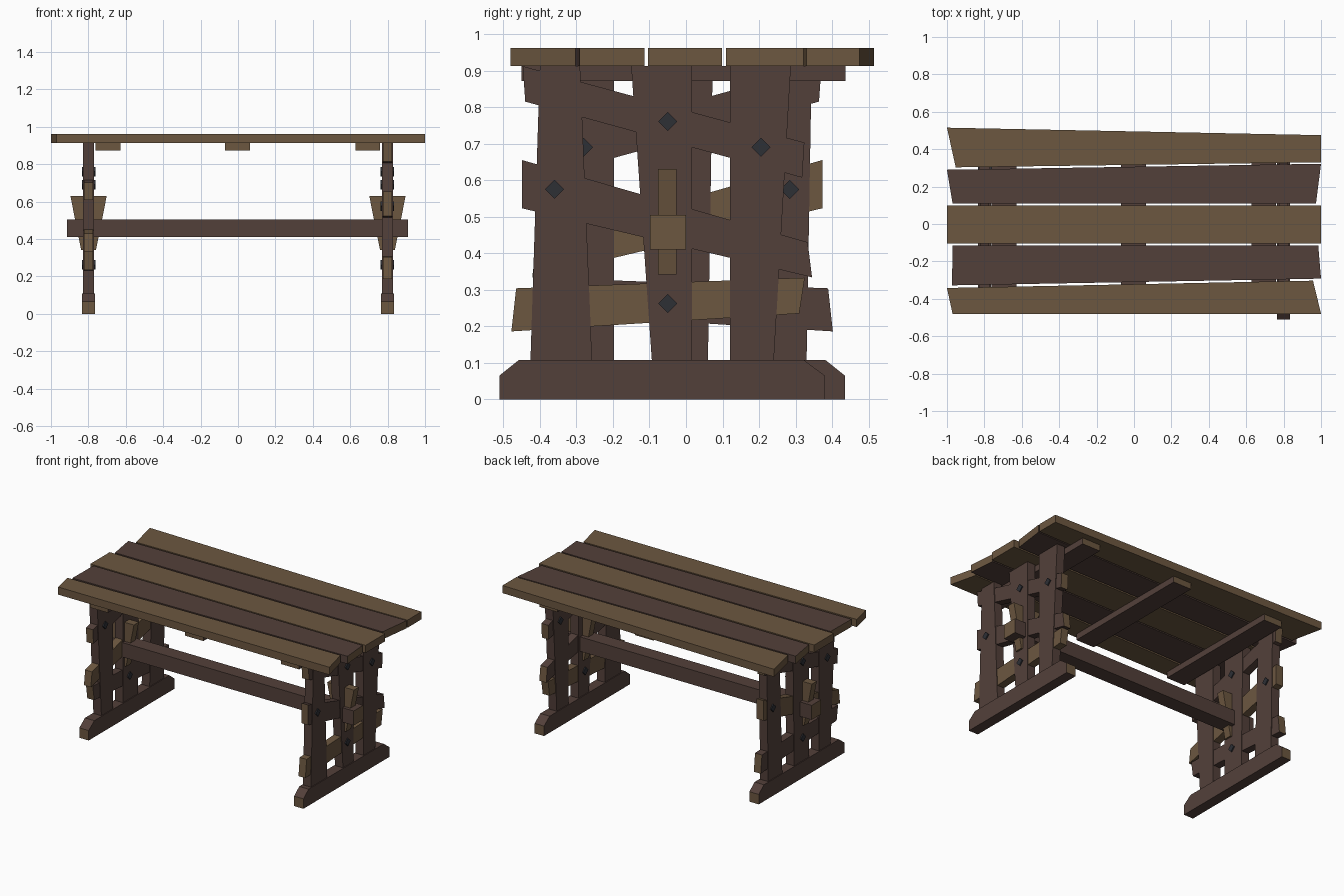
import bpy, bmesh
from mathutils import Vector

if "Cube" in bpy.data.objects:
    bpy.data.objects.remove(bpy.data.objects["Cube"])


def material(name, rgb):
    m = bpy.data.materials.new(name)
    m.diffuse_color = (*rgb, 1)
    m.use_nodes = True
    m.node_tree.nodes["Principled BSDF"].inputs["Base Color"].default_value = m.diffuse_color
    return m


DARK = material("dark wood", (0.086, 0.051, 0.042))
TAN = material("tan wood", (0.150, 0.095, 0.051))
IRON = material("dark iron", (0.026, 0.029, 0.036))


def prism(name, pts, axis, lo, hi, mat, end_axis=None):
    """Extrude a 2D outline along an axis; faces along end_axis get end-grain tan."""
    def place(p, h):
        return {'x': (h, p[0], p[1]), 'y': (p[0], h, p[1]), 'z': (p[0], p[1], h)}[axis]
    bm = bmesh.new()
    a = [bm.verts.new(place(p, lo)) for p in pts]
    b = [bm.verts.new(place(p, hi)) for p in pts]
    n = len(pts)
    bm.faces.new(a)
    bm.faces.new(b)
    for i in range(n):
        j = (i + 1) % n
        bm.faces.new((a[i], a[j], b[j], b[i]))
    bmesh.ops.recalc_face_normals(bm, faces=bm.faces)
    if end_axis:
        d = Vector(end_axis)
        for f in bm.faces:
            f.normal_update()
            if abs(f.normal.dot(d)) > 0.85:
                f.material_index = 1
    me = bpy.data.meshes.new(name)
    bm.to_mesh(me)
    bm.free()
    me.materials.append(mat)
    me.materials.append(TAN)
    ob = bpy.data.objects.new(name, me)
    bpy.context.collection.objects.link(ob)
    return ob


def rect(x0, x1, y0, y1):
    return [(x0, y0), (x1, y0), (x1, y1), (x0, y1)]


X, Y = (1, 0, 0), (0, 1, 0)

# table top: five uneven planks
planks = [
    ([(-1, -.342), (-.97, -.48), (1, -.48), (.957, -.303)], TAN),
    ([(-.97, -.114), (.985, -.114), (1, -.292), (-.973, -.328)], DARK),
    (rect(-1, 1, -.104, .098), TAN),
    ([(-1, .29), (1, .322), (.973, .11), (-.97, .11)], DARK),
    ([(-1, .515), (1, .475), (1, .33), (-.953, .303)], TAN),
]
for i, (pts, mat) in enumerate(planks):
    prism(f"top_plank_{i+1}", pts, 'z', .912, .962, mat, X)

# battens below the top
for i, cx in enumerate((-.695, -.003, .693)):
    prism(f"batten_{i+1}", rect(cx - .066, cx + .066, -.45, .437), 'z', .872, .912, DARK, Y)

# posts: bottom y range, then top y range, for each end
posts = {
    1: [(-.426, -.257, -.40, -.29), (-.093, .016, -.15, .016), (.12, .24, .12, .287)],
    -1: [(-.317, -.197, -.364, -.197), (-.093, .06, -.093, .073), (.183, .33, .213, .344)],
}
# laths woven through the posts and the sloped foot, as (y, z) outlines
laths = [
    [(-.447, .912), (-.44, .815), (.318, .607), (.324, .703)],
    [(-.449, .655), (-.449, .56), (-.449, .523), (.345, .334), (.333, .43)],
    [(-.465, .304), (-.478, .186), (.31, .235), (.325, .333)],
]
lath_mats = {1: (DARK, DARK, TAN), -1: (DARK, TAN, DARK)}
foot = [(-.511, 0), (.38, 0), (.38, .065), (.322, .108), (-.457, .108), (-.511, .065)]
bolts = [(-.36, .575), (-.05, .76), (-.05, .262), (.205, .69)]


def spin(pts, s):
    """The left end is the right end turned half round."""
    return pts if s > 0 else [(-.076 - y, z) for y, z in pts]


for s, side in ((1, "right"), (-1, "left")):
    cx = .799 * s

    def slab(name, pts, half, mat, ends=None):
        prism(f"{side}_{name}", pts, 'x', cx - half, cx + half, mat, ends)

    slab("foot", spin(foot, s), .034, DARK, Y)
    for i, (b0, b1, t0, t1) in enumerate(posts[s]):
        slab(f"post_{i+1}", [(b0, .1), (b1, .1), (t1, .912), (t0, .912)], .029, DARK)
    for i, pts in enumerate(laths):
        slab(f"lath_{i+1}", spin(pts, s), .025, lath_mats[s][i], Y)
    for i, (y, z) in enumerate(spin(bolts, s)):
        r = .026
        slab(f"bolt_{i+1}", [(y - r, z), (y, z - r), (y + r, z), (y, z + r)], .036, IRON)
    # tapered key locking the stretcher
    prism(f"{side}_wedge", [(cx - .04, .342), (cx + .04, .342), (cx + .097, .63), (cx - .097, .63)],
          'y', -.077, -.026, TAN)

# long stretcher
prism("stretcher", rect(-.913, .91, -.099, 0), 'z', .41, .505, DARK, X)
